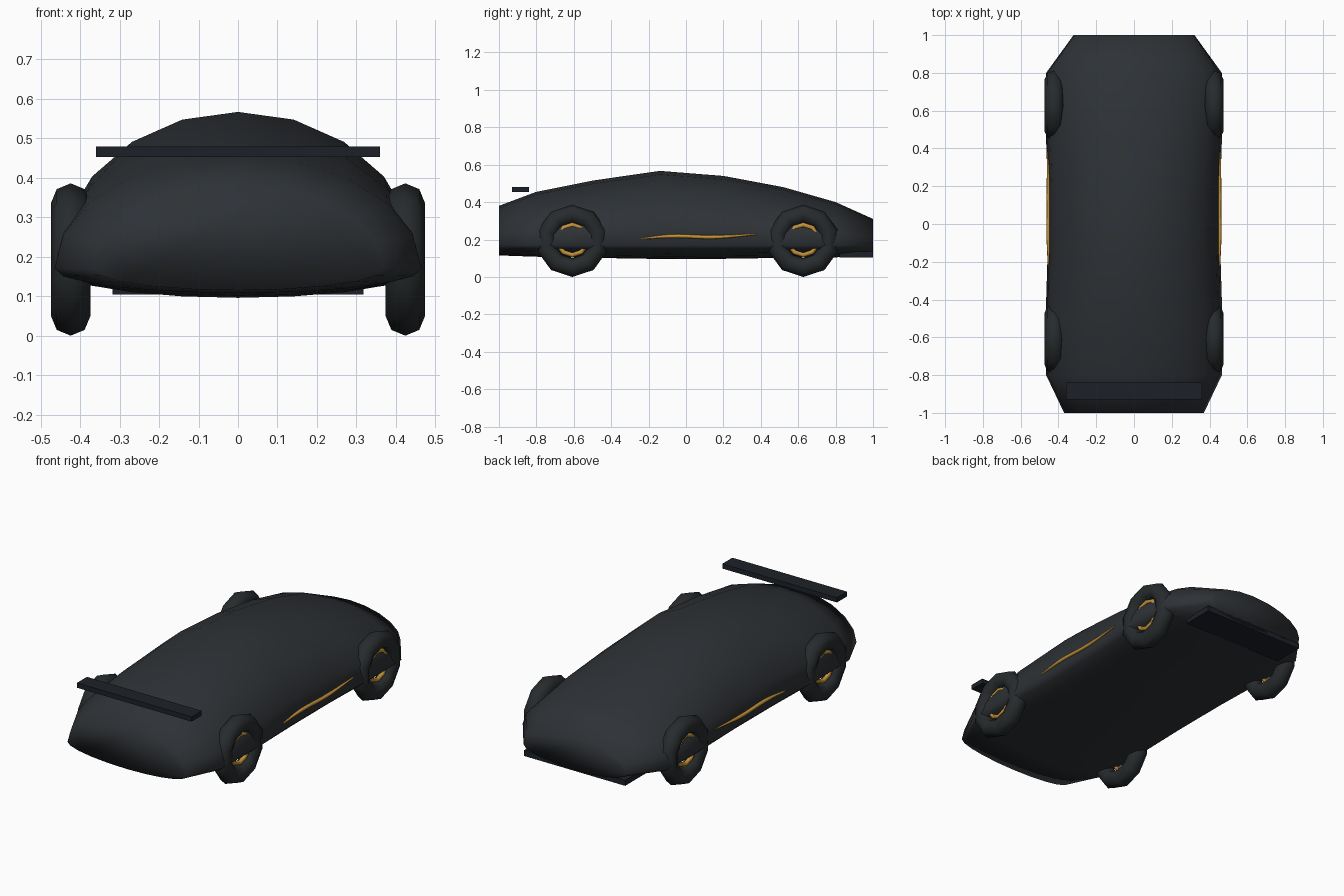
import bpy, bmesh, math

if "Cube" in bpy.data.objects:
    bpy.data.objects.remove(bpy.data.objects["Cube"])


def material(name, rgb):
    m = bpy.data.materials.new(name)
    m.diffuse_color = (*rgb, 1)
    m.use_nodes = True
    m.node_tree.nodes["Principled BSDF"].inputs["Base Color"].default_value = m.diffuse_color
    return m


PAINT = material("dark_paint", (0.027, 0.031, 0.036))
RUBBER = material("rubber", (0.02, 0.024, 0.026))
TRIM = material("dark_trim", (0.012, 0.015, 0.021))
GOLD = material("gold", (0.55, 0.29, 0.04))


def finish(obj, name, mat, smooth=True):
    obj.name = name
    obj.data.materials.append(mat)
    if smooth and obj.type == 'MESH':
        for p in obj.data.polygons:
            p.use_smooth = True
    return obj


def box(name, lo, hi, mat):
    bpy.ops.mesh.primitive_cube_add(size=1, location=[(a + b) / 2 for a, b in zip(lo, hi)])
    obj = bpy.context.object
    obj.scale = [b - a for a, b in zip(lo, hi)]
    return finish(obj, name, mat, False)


def ring(name, loc, major, minor, seg, mseg, mat):
    bpy.ops.mesh.primitive_torus_add(location=loc, rotation=(0, math.pi / 2, 0),
                                     major_radius=major, minor_radius=minor,
                                     major_segments=seg, minor_segments=mseg)
    return finish(bpy.context.object, name, mat)


# Body shell lofted through stations: y, half width, waist height, top, bottom
STATIONS = [
    (-1.0, 0.37, 0.17, 0.38, 0.115),
    (-0.8, 0.465, 0.17, 0.455, 0.108),
    (-0.5, 0.468, 0.17, 0.515, 0.102),
    (-0.14, 0.457, 0.17, 0.567, 0.096),
    (0.2, 0.457, 0.17, 0.54, 0.097),
    (0.52, 0.468, 0.17, 0.48, 0.102),
    (0.8, 0.465, 0.17, 0.40, 0.105),
    (1.0, 0.32, 0.17, 0.31, 0.11),
]
SIDES = 20
bm = bmesh.new()
loops = []
for y, w, mid, top, bottom in STATIONS:
    loop = []
    for i in range(SIDES):
        a = 2 * math.pi * i / SIDES
        c = math.cos(a)
        z = mid + c * (top - mid if c > 0 else mid - bottom)
        loop.append(bm.verts.new((w * math.sin(a), y, z)))
    loops.append(loop)
for a, b in zip(loops, loops[1:]):
    for i in range(SIDES):
        j = (i + 1) % SIDES
        bm.faces.new((a[i], a[j], b[j], b[i]))
bm.faces.new(loops[0])
bm.faces.new(loops[-1])
bmesh.ops.recalc_face_normals(bm, faces=bm.faces)
mesh = bpy.data.meshes.new("body")
bm.to_mesh(mesh)
bm.free()
body = bpy.data.objects.new("body", mesh)
bpy.context.collection.objects.link(body)
finish(body, "body", PAINT)

# Raised wing and lower splitter
box("wing", (-0.36, -0.93, 0.453), (0.36, -0.84, 0.48), TRIM)
box("splitter", (-0.318, 0.82, 0.104), (0.318, 1.0, 0.135), TRIM)

for side, label in ((1, "right"), (-1, "left")):
    # Tyres and gold rims
    for y, end in ((-0.608, "front"), (0.627, "rear")):
        ring(f"{end}_{label}_tyre", (side * 0.424, y, 0.193), 0.143, 0.05, 10, 8, RUBBER)
        ring(f"{end}_{label}_rim", (side * 0.435, y, 0.198), 0.081, 0.013, 10, 6, GOLD)

    # Gold side stripe
    curve = bpy.data.curves.new("stripe", 'CURVE')
    curve.dimensions = '3D'
    curve.bevel_depth = 0.01
    curve.bevel_resolution = 2
    curve.resolution_u = 6
    path = [(-0.24, 0.452, 0.205, 0.4), (-0.08, 0.453, 0.218, 1),
            (0.15, 0.453, 0.213, 1), (0.38, 0.457, 0.229, 0.4)]
    s = curve.splines.new('BEZIER')
    s.bezier_points.add(len(path) - 1)
    for p, (y, x, z, r) in zip(s.bezier_points, path):
        p.co = (side * x, y, z)
        p.radius = r
        p.handle_left_type = p.handle_right_type = 'AUTO'
    stripe = bpy.data.objects.new("stripe", curve)
    bpy.context.collection.objects.link(stripe)
    finish(stripe, f"{label}_side_stripe", GOLD)
